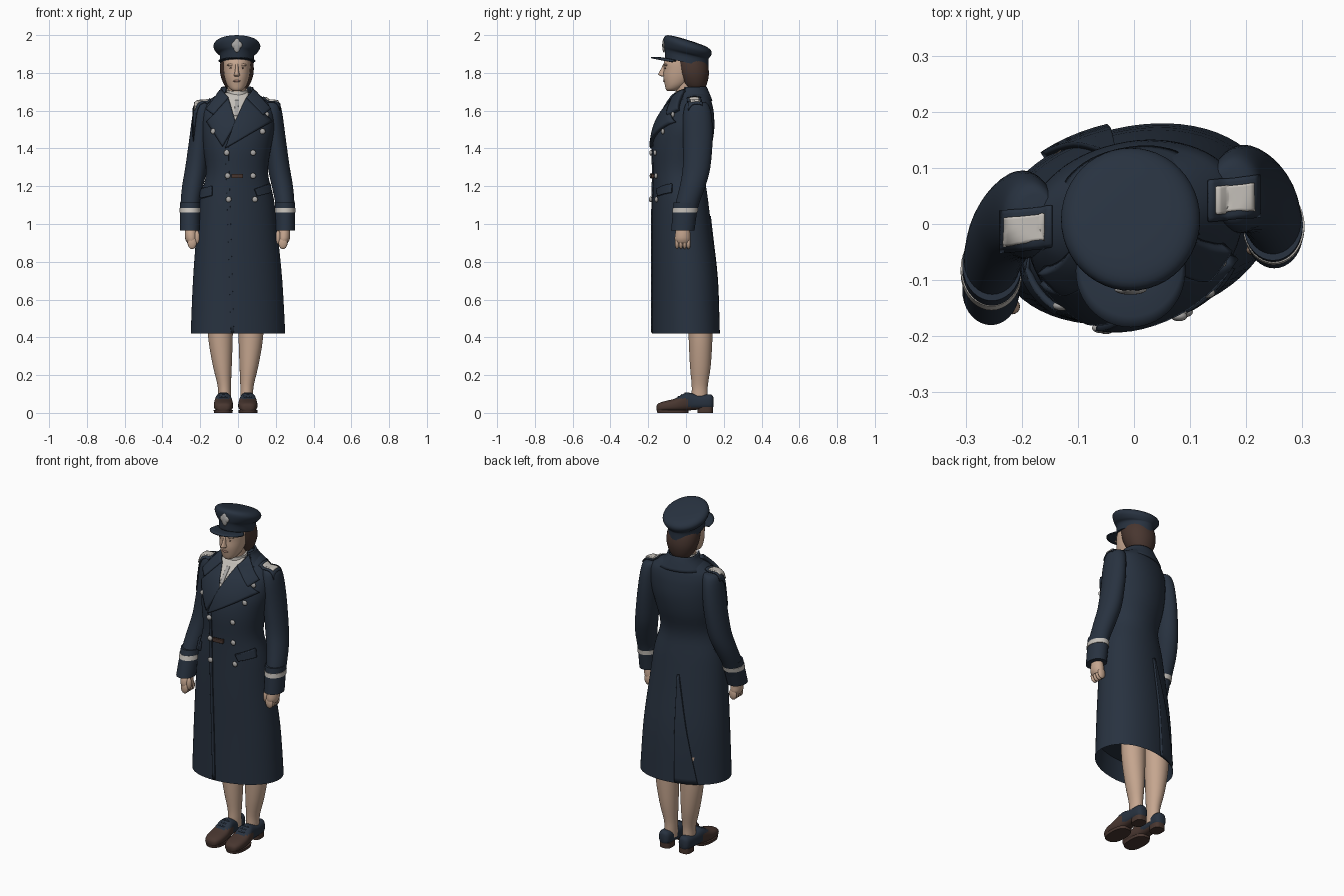
import bpy, bmesh
from math import sin, cos, pi, radians, copysign
from mathutils import Vector
from mathutils.bvhtree import BVHTree

if "Cube" in bpy.data.objects:
    bpy.data.objects.remove(bpy.data.objects["Cube"])


def material(name, rgb):
    m = bpy.data.materials.new(name)
    m.use_nodes = True
    m.diffuse_color = (*rgb, 1)
    m.node_tree.nodes["Principled BSDF"].inputs["Base Color"].default_value = (*rgb, 1)
    return m


navy = material("navy cloth", (0.021, 0.032, 0.051))
skin = material("skin", (0.56, 0.38, 0.275))
brown = material("dark brown", (0.065, 0.037, 0.029))
white = material("off white", (0.56, 0.53, 0.49))
silver = material("silver grey", (0.39, 0.38, 0.37))
lip = material("lip", (0.44, 0.25, 0.19))


def finish(name, bm, mat, sharp=50):
    bmesh.ops.recalc_face_normals(bm, faces=bm.faces)
    me = bpy.data.meshes.new(name)
    bm.to_mesh(me)
    bm.free()
    for p in me.polygons:
        p.use_smooth = True
    me.set_sharp_from_angle(angle=radians(sharp))
    me.materials.append(mat)
    ob = bpy.data.objects.new(name, me)
    bpy.context.scene.collection.objects.link(ob)
    return ob


def thicken(ob, t):
    mod = ob.modifiers.new("thickness", "SOLIDIFY")
    mod.thickness, mod.offset = t, 0
    return ob


def smooth_rings(rings, steps):
    """Catmull-Rom interpolation between cross-sections."""
    rings = [Vector(tuple(r) + (0,) * (6 - len(r))) for r in rings]
    out = []
    for i in range(len(rings) - 1):
        p1, p2 = rings[i], rings[i + 1]
        p0, p3 = rings[max(i - 1, 0)], rings[min(i + 2, len(rings) - 1)]
        for k in range(steps):
            t = k / steps
            out.append(0.5 * (2 * p1 + (p2 - p0) * t + (2 * p0 - 5 * p1 + 4 * p2 - p3) * t * t
                              + (3 * p1 - p0 - 3 * p2 + p3) * t ** 3))
    return out + [rings[-1]]


def loft(name, rings, mat, n=2.0, rot=0.0, seg=36, axis="z", arc=None, steps=3):
    """Rings are (station, centre a, centre b, radius a, radius b, slope)."""
    bm = bmesh.new()
    a0, a1 = arc or (0, 2 * pi)
    rows = []
    for s, ca, cb, ra, rb, slope in smooth_rings(rings, steps):
        row = []
        for i in range(seg + (1 if arc else 0)):
            t = a0 + (a1 - a0) * i / seg
            u = ra * copysign(abs(cos(t)) ** (2 / n), cos(t))
            v = rb * copysign(abs(sin(t)) ** (2 / n), sin(t))
            u, v = u * cos(rot) - v * sin(rot), u * sin(rot) + v * cos(rot)
            co = (ca + u, cb + v, s + slope * v) if axis == "z" else (ca + u, s, cb + v)
            row.append(bm.verts.new(co))
        rows.append(row)
    for lo, hi in zip(rows, rows[1:]):
        for i in range(seg):
            j = (i + 1) % len(lo)
            bm.faces.new((lo[i], lo[j], hi[j], hi[i]))
    if not arc:
        bm.faces.new(rows[0])
        bm.faces.new(rows[-1])
    return finish(name, bm, mat)


def ball(name, loc, size, mat):
    bm = bmesh.new()
    bmesh.ops.create_uvsphere(bm, u_segments=16, v_segments=10, radius=1)
    bmesh.ops.scale(bm, vec=size, verts=bm.verts)
    bmesh.ops.translate(bm, vec=loc, verts=bm.verts)
    return finish(name, bm, mat, 80)


def tree(objs):
    verts, polys = [], []
    for ob in objs:
        base = len(verts)
        verts += [v.co.copy() for v in ob.data.vertices]
        polys += [[base + i for i in p.vertices] for p in ob.data.polygons]
    return BVHTree.FromPolygons(verts, polys)


def plate(name, corners, mat, t, surface, side="front", div=12):
    """Four-cornered patch of cloth laid onto a surface."""
    a, b, c, d = [Vector(p) for p in corners]
    bm = bmesh.new()
    grid = []
    for i in range(div + 1):
        for j in range(div + 1):
            p = a.lerp(b, i / div).lerp(d.lerp(c, i / div), j / div)
            start, ray = {"front": ((p.x, -1, p.y), (0, 1, 0)),
                          "back": ((p.x, 1, p.y), (0, -1, 0)),
                          "top": ((p.x, p.y, 3), (0, 0, -1))}[side]
            start, ray = Vector(start), Vector(ray)
            hit, nor, *_ = surface.ray_cast(start, ray)
            if hit is None:
                hit, nor, *_ = surface.find_nearest(start + ray)
            if nor.dot(ray) > 0:
                nor = -nor
            grid.append(bm.verts.new(hit + nor * t / 2))
    w = div + 1
    for i in range(div):
        for j in range(div):
            k = i * w + j
            bm.faces.new((grid[k], grid[k + w], grid[k + w + 1], grid[k + 1]))
    return thicken(finish(name, bm, mat), t)


# Coat body with turned shoulders, and a dark hollow under the hem
TURN = 0.23
coat = loft("coat", [(.42, 0, 0, .253, .173), (.7, -.002, -.005, .239, .167), (.95, -.005, -.02, .217, .153),
                     (1.13, -.005, -.03, .197, .142), (1.27, -.005, -.037, .165, .135),
                     (1.4, -.005, -.022, .18, .153), (1.5, 0, -.006, .193, .152), (1.58, 0, .01, .194, .133),
                     (1.63, 0, .024, .18, .11), (1.66, 0, .03, .15, .095), (1.69, 0, .035, .1, .08),
                     (1.70, 0, .035, .06, .05)], navy, 2.1, TURN, 64, steps=4)
bm = bmesh.new()
bm.from_mesh(coat.data)
hem = [f for f in bm.faces if f.calc_center_median().z < .421 and len(f.verts) > 4]
bmesh.ops.inset_region(bm, faces=hem, thickness=.012)
bmesh.ops.translate(bm, vec=(0, 0, .12), verts=hem[0].verts)
bm.to_mesh(coat.data)
bm.free()

# Sleeves, cuffs, rank stripes and hands
sleeves = []
for word, sx in (("left", 1), ("right", -1)):
    def place(z, x, y, *rest):
        if sx < 0:
            y -= .045 + .06 * min(1, max(0, (1.65 - z) / .7)) ** 3
            x = -x - .005
        return (z, x, y, *rest)

    def limb(part, rings, mat, **kw):
        return loft(word + "_" + part, [place(*r) for r in rings], mat, **kw)

    def blob(part, x, y, z, size, mat):
        z, x, y = place(z, x, y)
        ball(word + "_" + part, (x, y, z), size, mat)

    sleeves.append(limb("sleeve", [(1.646, .168, .055, .034, .044), (1.63, .178, .058, .046, .062),
                                   (1.57, .186, .06, .051, .076), (1.45, .198, .063, .055, .078),
                                   (1.3, .216, .056, .058, .073), (1.2, .235, .035, .056, .068),
                                   (1.1, .249, .005, .05, .062), (1.0, .25, -.012, .047, .059)], navy))
    limb("cuff", [(1.115, .248, 0, .053, .065), (.965, .25, -.017, .051, .062)], navy, steps=1)
    limb("cuff_stripe", [(1.085, .249, -.003, .055, .067), (1.06, .249, -.006, .055, .067)], white, steps=1)
    limb("palm", [(.985, .247, -.016, .026, .034), (.95, .244, -.017, .032, .04), (.92, .242, -.018, .032, .042),
                  (.90, .24, -.018, .024, .036)], skin, seg=20)
    for k in range(4):
        blob("finger_%d" % (k + 1), .238, -.047 + .02 * k, .9, (.024, .012, .033), skin)
    blob("thumb", .212, -.042, .93, (.014, .014, .036), skin)

front = tree([coat])
shoulders = tree([coat] + sleeves)

# Front edge of the overlap, belt tab and back vent
plate("front_edge", [(-.066, 1.41), (-.05, 1.41), (-.022, .425), (-.038, .425)], navy, .007, front, div=24)
plate("belt_tab", [(-.035, 1.265), (.025, 1.265), (.025, 1.243), (-.035, 1.243)], brown, .013, front)
plate("back_vent", [(-.03, 1.04), (-.04, 1.04), (-.16, .425), (-.045, .425)], navy, .012, front, "back", 20)

# Shirt, tie, collar and lapels
plate("shirt_front", [(-.07, 1.695), (.058, 1.695), (-.005, 1.53), (-.025, 1.53)], white, .005, front)
plate("tie", [(-.016, 1.65), (.002, 1.65), (-.002, 1.57), (-.02, 1.57)], silver, .01, front)
loft("shirt_collar", [(1.65, -.005, 0, .062, .062, .2), (1.712, -.005, -.002, .056, .055, .2)], white, steps=1)
thicken(loft("coat_collar", [(1.725, -.005, .03, .08, .073), (1.70, -.004, .032, .09, .083),
                             (1.65, 0, .03, .135, .103)], navy, 2.2, .19, 40,
             arc=(radians(-40), radians(215))), .01)
plate("right_lapel", [(-.05, 1.66), (-.16, 1.54), (-.08, 1.41), (-.012, 1.53)], navy, .012, front)
plate("left_lapel", [(.04, 1.66), (.172, 1.54), (-.065, 1.40), (-.02, 1.53)], navy, .018, front)
plate("right_collar_wing", [(-.085, 1.70), (-.16, 1.60), (-.125, 1.575), (-.05, 1.66)], navy, .02, front)
plate("left_collar_wing", [(.075, 1.70), (.16, 1.60), (.125, 1.57), (.04, 1.66)], navy, .024, front)

# Pocket flaps
plate("right_pocket_flap", [(-.2, 1.18), (-.135, 1.2), (-.135, 1.15), (-.19, 1.135)], navy, .012, front)
plate("left_pocket_flap", [(.085, 1.185), (.16, 1.212), (.168, 1.165), (.1, 1.148)], navy, .014, front)

# Buttons
for x, z in ((-.06, 1.377), (.08, 1.377), (-.055, 1.255), (.08, 1.255), (-.05, 1.13), (.09, 1.13),
             (-.13, 1.49), (.13, 1.49), (.15, 1.58)):
    hit = front.ray_cast(Vector((x, -1, z)), Vector((0, 1, 0)))[0]
    ball("button", hit + Vector((0, -.011, 0)), (.015, .009, .015), silver)

# Shoulder straps with pale rank patches
for word, x, y in (("left", .176, .046), ("right", -.19, -.008)):
    for part, hx, hy, t, mat in (("shoulder_strap", .045, .036, .006, navy), ("rank_patch", .034, .023, .012, white)):
        quad = [(x + u * hx, y + v * hy + u * hx * .1) for u, v in ((-1, -1), (1, -1), (1, 1), (-1, 1))]
        plate(word + "_" + part, quad, mat, t, shoulders, "top", 10)

# Head and neck
HX = -.006
loft("neck", [(1.62, HX, .015, .052, .055), (1.69, HX, .0, .048, .05), (1.78, HX, -.01, .05, .055)], skin)
loft("head", [(1.705, HX, -.078, .02, .022), (1.715, HX, -.068, .037, .039), (1.74, HX, -.052, .054, .061),
              (1.78, HX, -.037, .066, .083), (1.82, HX, -.031, .071, .087), (1.85, HX, -.029, .072, .089),
              (1.88, HX, -.02, .07, .084), (1.9, HX, -.01, .06, .07)], skin, 2.1)
loft("nose", [(1.781, HX, -.114, .011, .014), (1.788, HX, -.118, .016, .026), (1.797, HX, -.118, .013, .028),
              (1.82, HX, -.113, .009, .02), (1.848, HX, -.11, .008, .01)], skin, seg=20)
ball("lips", (HX, -.113, 1.757), (.02, .008, .006), lip)
ball("chin", (HX, -.094, 1.726), (.024, .016, .015), skin)
for sx in (-1, 1):
    ball("eye", (HX + sx * .028, -.109, 1.825), (.01, .004, .0035), brown)
    ball("brow_ridge", (HX + sx * .028, -.106, 1.842), (.024, .01, .007), skin)

# Rounded bobbed hair
loft("hair", [(1.697, HX, .055, .02, .018), (1.712, HX, .052, .046, .042), (1.74, HX, .046, .069, .064),
              (1.79, HX, .038, .087, .083), (1.84, HX, .028, .089, .089), (1.88, HX, .012, .082, .093)],
     brown, 2.1)

# Peaked cap, leaning back
loft("cap", [(1.854, HX, .004, .09, .115, -.22), (1.895, HX, .003, .091, .116, -.22),
             (1.91, HX, .003, .108, .120, -.26), (1.937, HX, .008, .124, .127, -.3),
             (1.958, HX, .010, .116, .121, -.31), (1.970, HX, .010, .09, .092, -.31),
             (1.974, HX, .010, .03, .03, -.31)], navy, seg=48)
bm = bmesh.new()
rows = []
for i in range(29):
    u = i / 28
    tin, tout = radians(-150 + 120 * u), radians(-188 + 196 * u)
    inner = Vector((HX + .088 * cos(tin), .004 + .112 * sin(tin)))
    outer = Vector((HX + .096 * cos(tout), -.086 + .098 * sin(tout)))
    row = []
    for k in range(5):
        p = inner.lerp(outer, k / 4)
        row.append(bm.verts.new((p.x, p.y, 1.854 - .2 * p.y - .01 * (k / 4) ** 2)))
    rows.append(row)
for lo, hi in zip(rows, rows[1:]):
    for k in range(4):
        bm.faces.new((lo[k], lo[k + 1], hi[k + 1], hi[k]))
thicken(finish("cap_visor", bm, navy), .007)
ball("cap_badge", (HX, -.117, 1.945), (.019, .009, .037), silver)
ball("cap_badge_bar", (HX, -.117, 1.948), (.029, .009, .022), silver)

# Legs and lace-up shoes: brown vamp and sole, navy quarters
for word, sx, off in (("left", 1, 0), ("right", -1, -.025)):
    def at(x):
        return sx * x + off

    loft(word + "_leg", [(z, at(x), y, rx, ry) for z, x, y, rx, ry in (
        (.58, .07, .075, .07, .066), (.4, .068, .077, .065, .063), (.25, .058, .076, .05, .055),
        (.15, .048, .073, .036, .043), (.1, .046, .072, .034, .042), (.05, .046, .072, .034, .042))], skin)
    shoe = loft(word + "_shoe", [(y, at(.052), z, rx, rz) for y, z, rx, rz in (
        (-.155, .026, .018, .012), (-.145, .029, .036, .022), (-.11, .035, .049, .028), (-.06, .041, .051, .034),
        (-.02, .053, .047, .045), (.01, .06, .042, .048), (.06, .057, .038, .04), (.11, .058, .036, .04),
        (.135, .058, .03, .038), (.145, .058, .016, .025))], brown, 2.6, axis="y")
    shoe.data.materials.append(navy)
    for p in shoe.data.polygons:
        c = p.center
        p.material_index = int(c.z > .03 and (c.y > .005 or c.z > .074))
    loft(word + "_sole", [(0, at(.053), -.07, .049, .082), (.016, at(.053), -.07, .051, .085)], brown, 2.5, steps=1)
    loft(word + "_heel", [(0, at(.05), .102, .034, .04), (.03, at(.05), .102, .034, .04)], brown, 3, steps=1)
    for k in range(3):
        ball(word + "_lace", (at(.052), -.04 + .018 * k, .083 + .01 * k), (.024, .005, .006), navy)
